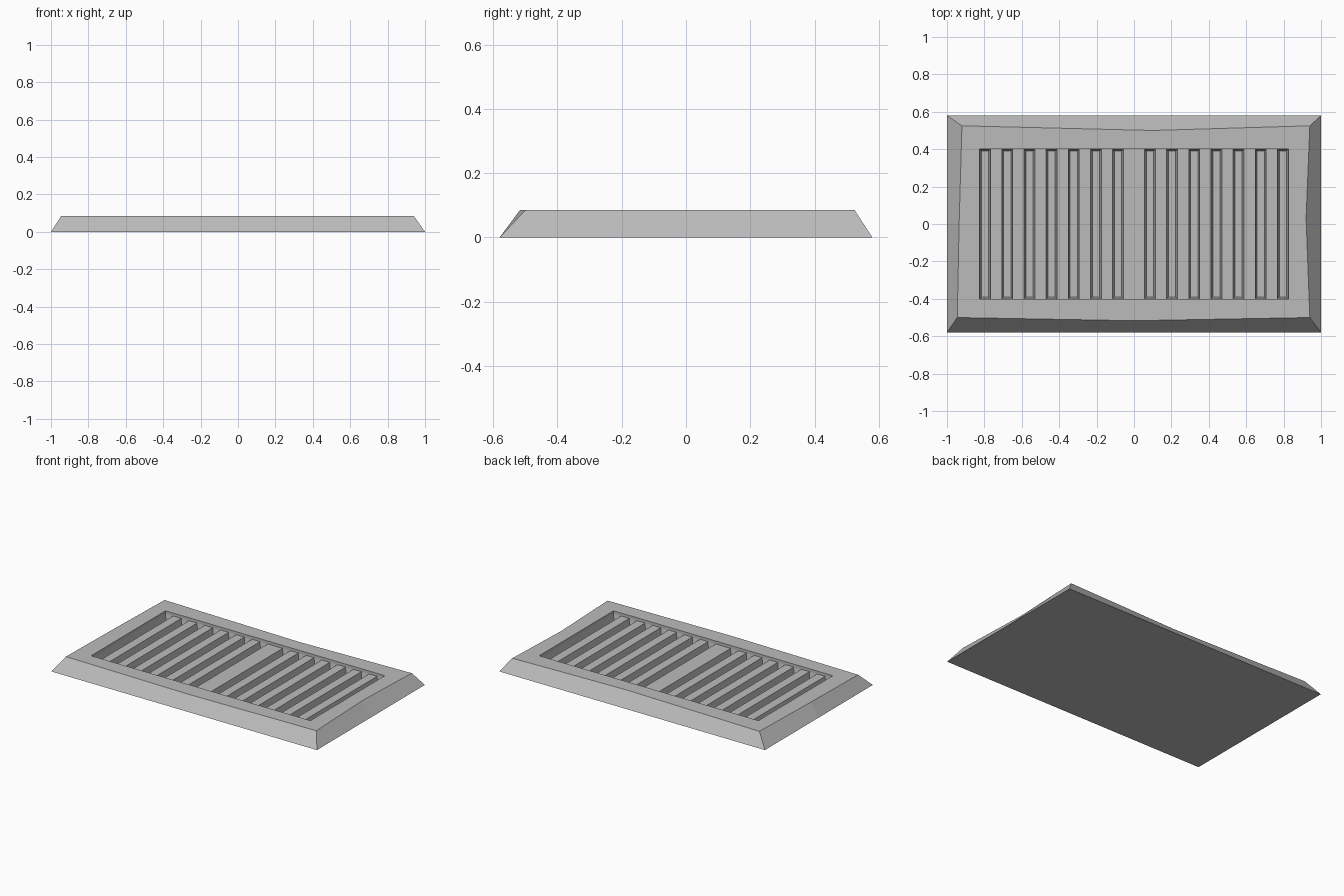
import bpy
import bmesh

cube = bpy.data.objects.get("Cube")
if cube:
    bpy.data.objects.remove(cube, do_unlink=True)

grey = bpy.data.materials.new("matte grey")
grey.use_nodes = True
colour = (0.5, 0.5, 0.5, 1)
grey.diffuse_color = colour
grey.node_tree.nodes["Principled BSDF"].inputs["Base Color"].default_value = colour

TOP, SLAT_Z, FLOOR_Z = 0.085, 0.065, 0.012
HX, HY = 0.825, 0.4          # half size of the recessed opening
PITCH, SLOT, TAPER = 0.1185, 0.058, 0.01


def finish(bm, name):
    mesh = bpy.data.meshes.new(name)
    bm.to_mesh(mesh)
    bm.free()
    mesh.materials.append(grey)
    obj = bpy.data.objects.new(name, mesh)
    bpy.context.collection.objects.link(obj)


def ring(bm, points, z):
    return [bm.verts.new((x, y, z)) for x, y in points]


def bridge(bm, a, b):
    for i in range(len(a)):
        j = (i + 1) % len(a)
        bm.faces.new((a[i], a[j], b[j], b[i]))


def rectangle(x0, x1, y):
    return [(x0, -y), (x1, -y), (x1, y), (x0, y)]


def with_midpoints(hx, hy):
    return [(-hx, -hy), (0, -hy), (hx, -hy), (hx, 0),
            (hx, hy), (0, hy), (-hx, hy), (-hx, 0)]


# Frame: sloping sides, slightly uneven top rim, recess wall and solid bottom
bm = bmesh.new()
rim = [(-0.945, -0.5), (0, -0.517), (0.94, -0.5), (0.92, 0.03),
       (0.94, 0.525), (0.1, 0.5), (-0.92, 0.525), (-0.935, 0)]
base = ring(bm, with_midpoints(1, 0.58), 0)
outer = ring(bm, rim, TOP)
inner = ring(bm, with_midpoints(HX, HY), TOP)
recess = ring(bm, with_midpoints(HX, HY), SLAT_Z)
for a, b in ((base, outer), (outer, inner), (inner, recess)):
    bridge(bm, a, b)
bm.faces.new(base[::-1])
finish(bm, "vent_frame")

# Grille: two banks of tapered slots with flat slats between them
bm = bmesh.new()
left_bank = [-HX + i * PITCH for i in range(7)]
slots = [(x, x + SLOT) for x in left_bank]
slots += [(-b, -a) for a, b in reversed(slots)]
for x0, x1 in slots:
    mouth = ring(bm, rectangle(x0, x1, HY), SLAT_Z)
    floor = ring(bm, rectangle(x0 + TAPER, x1 - TAPER, HY - TAPER), FLOOR_Z)
    bridge(bm, mouth, floor)
    bm.faces.new(floor)
for (_, x0), (x1, _) in zip(slots, slots[1:]):
    bm.faces.new(ring(bm, rectangle(x0, x1, HY), SLAT_Z))
finish(bm, "vent_grille")
